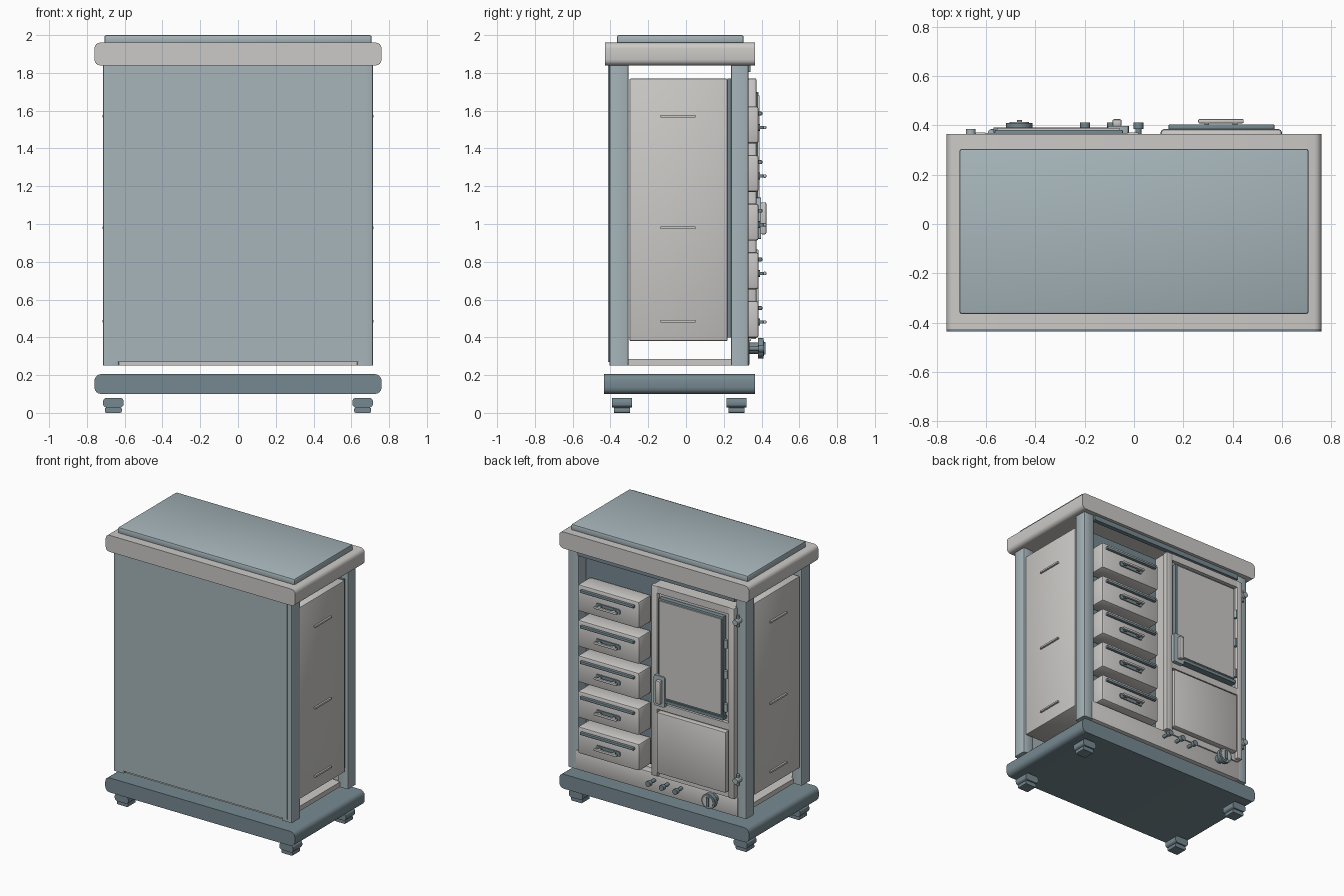
import bpy, bmesh, math
from mathutils import Matrix

cube = bpy.data.objects.get("Cube")
if cube:
    bpy.data.objects.remove(cube, do_unlink=True)


def material(name, rgb):
    m = bpy.data.materials.new(name)
    m.use_nodes = True
    m.diffuse_color = (*rgb, 1)
    m.node_tree.nodes["Principled BSDF"].inputs["Base Color"].default_value = (*rgb, 1)
    return m


PALE = material("pale_blue_grey", (0.38, 0.46, 0.49))
SLATE = material("slate_blue", (0.18, 0.25, 0.28))
CREAM = material("light_warm_grey", (0.60, 0.59, 0.57))


def finish(name, bm, mat):
    mesh = bpy.data.meshes.new(name)
    bm.to_mesh(mesh)
    bm.free()
    obj = bpy.data.objects.new(name, mesh)
    bpy.context.collection.objects.link(obj)
    mesh.materials.append(mat)
    bpy.ops.object.select_all(action="DESELECT")
    obj.select_set(True)
    bpy.context.view_layer.objects.active = obj
    bpy.ops.object.shade_smooth_by_angle()
    return obj


def box(name, xs, ys, zs, mat, bevel=0, axis=None, segments=2):
    """Box from ranges; axis limits the bevel to edges along that axis."""
    bm = bmesh.new()
    bmesh.ops.create_cube(bm, size=1)
    for v in bm.verts:
        for i, (a, b) in enumerate((xs, ys, zs)):
            v.co[i] = (a + b) / 2 + v.co[i] * abs(b - a)
    if bevel:
        edges = [e for e in bm.edges if axis is None
                 or abs((e.verts[0].co - e.verts[1].co).normalized()[axis]) > 0.9]
        bmesh.ops.bevel(bm, geom=edges, offset=bevel, segments=segments,
                        profile=0.5, affect="EDGES")
    return finish(name, bm, mat)


def rod(name, x, z, ys, radius, mat, sides=16, tip=None):
    """Cylinder along y."""
    bm = bmesh.new()
    bmesh.ops.create_cone(bm, cap_ends=True, segments=sides, radius1=radius if tip is None else tip,
                          radius2=radius, depth=ys[1] - ys[0])
    bmesh.ops.transform(bm, verts=bm.verts, matrix=Matrix.Translation((x, sum(ys) / 2, z))
                        @ Matrix.Rotation(math.pi / 2, 4, "X"))
    return finish(name, bm, mat)


def pin(name, x, z0, z1, y, radius, mat):
    """Upright hinge barrel."""
    bm = bmesh.new()
    bmesh.ops.create_cone(bm, cap_ends=True, segments=12, radius1=radius, radius2=radius,
                          depth=z1 - z0)
    bmesh.ops.translate(bm, verts=bm.verts, vec=(x, y, (z0 + z1) / 2))
    return finish(name, bm, mat)


# Top and base slabs with rounded ends
box("top_plate", (-0.708, 0.708), (-0.365, 0.305), (1.95, 2.0), PALE, 0.01)
box("cornice", (-0.76, 0.76), (-0.43, 0.365), (1.84, 1.96), CREAM, 0.03, axis=1, segments=4)
box("base_slab", (-0.76, 0.76), (-0.435, 0.365), (0.1, 0.205), SLATE, 0.035, axis=1, segments=4)

# Feet and corner posts
for side, s in (("left", 1), ("right", -1)):
    for end, y in (("front", -0.338), ("back", 0.267)):
        box(f"foot_{end}_{side}", (s * 0.605, s * 0.715), (y - 0.053, y + 0.053),
            (0.028, 0.08), SLATE, 0.02, axis=1, segments=3)
        box(f"foot_pad_{end}_{side}", (s * 0.615, s * 0.705), (y - 0.042, y + 0.042),
            (0, 0.028), SLATE, 0.008, axis=1)
    box(f"front_post_{side}", (s * 0.63, s * 0.715), (-0.405, -0.305), (0.25, 1.84), PALE, 0.01, axis=2)
    box(f"back_post_{side}", (s * 0.63, s * 0.715), (0.237, 0.33), (0.25, 1.84), PALE, 0.01, axis=2)
    # Thin pulls on the side panels
    for z in (0.485, 0.98, 1.57):
        box(f"side_pull_{side}", (s * 0.7, s * 0.718), (-0.135, 0.05), (z - 0.006, z + 0.006), CREAM)

# Body
box("front_panel", (-0.68, 0.68), (-0.412, -0.39), (0.27, 1.84), PALE)
box("floor_panel", (-0.65, 0.65), (-0.39, 0.25), (0.25, 0.285), CREAM)
box("inner_body", (-0.705, 0.705), (-0.3, 0.22), (0.38, 1.77), CREAM, 0.008)
box("inner_back", (-0.69, 0.69), (0.22, 0.24), (0.4, 1.77), SLATE)
box("upper_rail", (-0.63, 0.63), (0.31, 0.342), (1.805, 1.84), SLATE)
box("control_panel", (-0.65, 0.65), (0.27, 0.335), (0.25, 0.39), CREAM, 0.006)

# Drawers
for i in range(5):
    z = 0.495 + i * 0.2575
    box("drawer", (0.108, 0.6), (0.24, 0.385), (z - 0.098, z + 0.098), CREAM, 0.014)
    box("drawer_lip", (0.14, 0.57), (0.38, 0.404), (z + 0.05, z + 0.07), SLATE, 0.005)
    box("drawer_pull_plate", (0.255, 0.45), (0.38, 0.392), (z - 0.032, z + 0.005), SLATE, 0.012, axis=1)
    for x in (0.295, 0.41):
        box("drawer_pull_stem", (x - 0.01, x + 0.01), (0.39, 0.42), (z - 0.022, z - 0.006), SLATE)
    box("drawer_pull_bar", (0.26, 0.445), (0.408, 0.426), (z - 0.023, z - 0.005), CREAM, 0.006)

# Oven body and frame
box("oven_body", (-0.63, 0.01), (0.24, 0.345), (0.38, 1.77), CREAM)
for name, xs in (("left", (-0.03, 0.02)), ("right", (-0.645, -0.6))):
    box(f"oven_stile_{name}", xs, (0.33, 0.372), (0.39, 1.77), CREAM, 0.006)
for name, zs in (("top", (1.72, 1.77)), ("middle", (0.88, 0.93))):
    box(f"oven_rail_{name}", (-0.61, -0.02), (0.33, 0.37), zs, CREAM)

# Oven doors
box("upper_door_slab", (-0.565, -0.045), (0.345, 0.382), (0.965, 1.695), SLATE, 0.006)
box("upper_door_face", (-0.555, -0.058), (0.378, 0.39), (0.985, 1.68), CREAM)
box("upper_door_ledge", (-0.57, -0.045), (0.345, 0.392), (0.95, 0.972), SLATE)
box("lower_door", (-0.585, -0.035), (0.34, 0.385), (0.425, 0.865), CREAM, 0.006)

# Door handle
box("handle_plate", (-0.108, -0.02), (0.37, 0.398), (0.92, 1.14), PALE, 0.012, axis=1)
box("handle_grip", (-0.088, -0.05), (0.395, 0.425), (0.945, 1.115), CREAM, 0.008)

# Hinges
for z in (0.53, 1.68):
    rod("frame_hinge_knob", -0.662, z, (0.32, 0.385), 0.02, PALE)
    pin("frame_hinge_pin", -0.662, z - 0.04, z + 0.04, 0.35, 0.011, PALE)
for z in (1.04, 1.28, 1.5):
    pin("door_hinge", -0.58, z - 0.03, z + 0.03, 0.372, 0.012, PALE)

# Control knobs and gauge
for x in (0.018, -0.09, -0.198):
    rod("knob_stem", x, 0.34, (0.33, 0.392), 0.012, SLATE)
    rod("knob", x, 0.34, (0.385, 0.412), 0.02, SLATE)
rod("gauge_stem", -0.465, 0.342, (0.33, 0.385), 0.03, SLATE)
rod("gauge_rim", -0.465, 0.342, (0.38, 0.41), 0.054, SLATE, 24)
rod("gauge_face", -0.465, 0.342, (0.405, 0.414), 0.04, CREAM, 24)
box("gauge_pointer", (-0.475, -0.455), (0.41, 0.422), (0.31, 0.374), SLATE)
